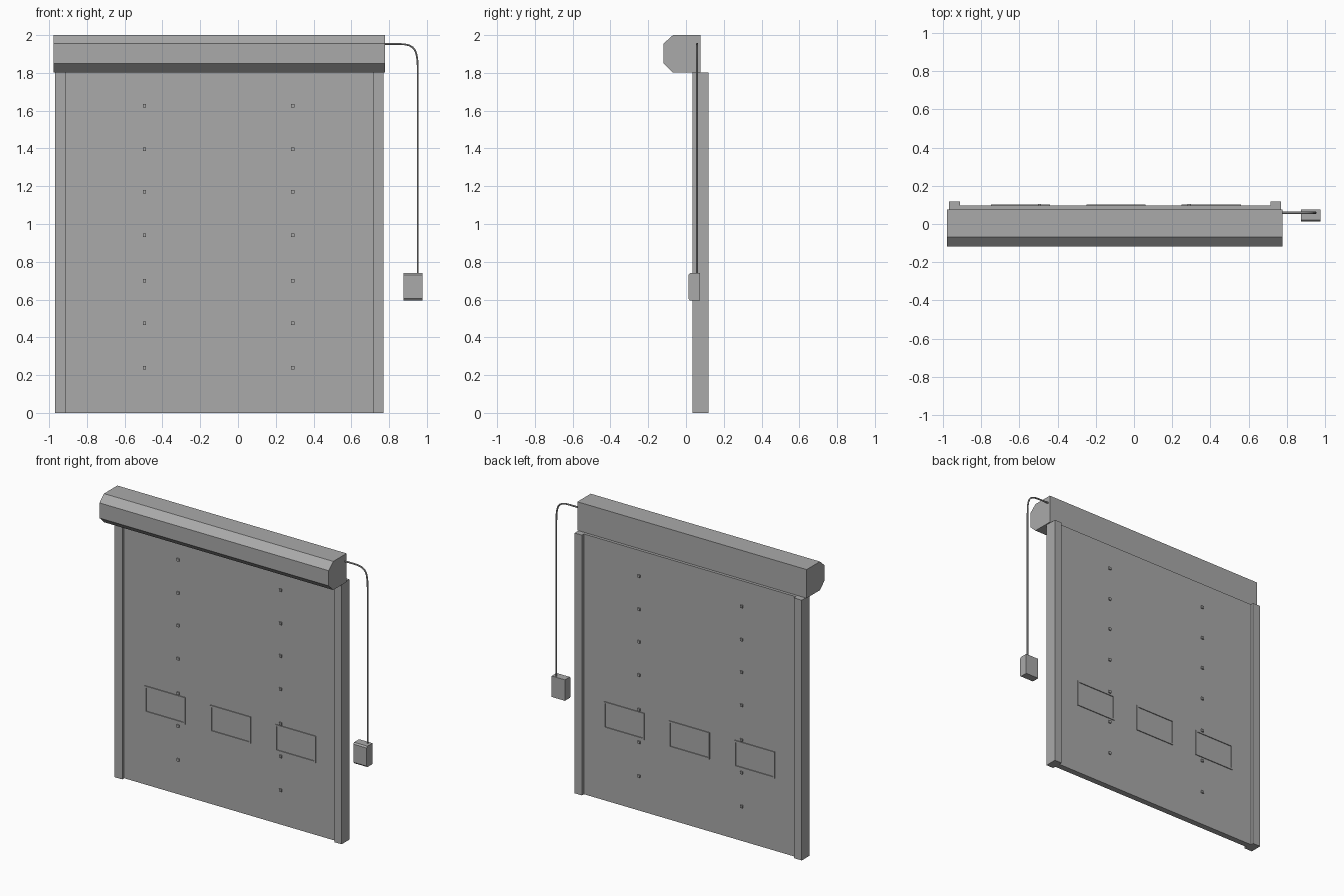
import bpy, bmesh
from mathutils import Vector

cube = bpy.data.objects.get("Cube")
if cube:
    bpy.data.objects.remove(cube, do_unlink=True)

# One plain grey for everything
grey = bpy.data.materials.new("plain_grey")
GREY = (0.4, 0.4, 0.4, 1)
grey.use_nodes = True
grey.diffuse_color = GREY
grey.node_tree.nodes["Principled BSDF"].inputs["Base Color"].default_value = GREY


def finish(name, bm):
    bmesh.ops.recalc_face_normals(bm, faces=bm.faces)
    mesh = bpy.data.meshes.new(name)
    bm.to_mesh(mesh)
    bm.free()
    mesh.materials.append(grey)
    obj = bpy.data.objects.new(name, mesh)
    bpy.context.collection.objects.link(obj)
    return obj


def add_box(bm, xs, ys, zs):
    lo, hi = (Vector(c) for c in zip(xs, ys, zs))
    verts = bmesh.ops.create_cube(bm, size=1)["verts"]
    bmesh.ops.scale(bm, vec=hi - lo, verts=verts)
    bmesh.ops.translate(bm, vec=(lo + hi) / 2, verts=verts)


def box(name, xs, ys, zs):
    bm = bmesh.new()
    add_box(bm, xs, ys, zs)
    return finish(name, bm)


def extrude_x(name, profile, x0, x1):
    """Solid with a (y, z) profile running from x0 to x1."""
    bm = bmesh.new()
    face = bm.faces.new([bm.verts.new((x0, y, z)) for y, z in profile])
    new = bmesh.ops.extrude_face_region(bm, geom=[face])["geom"]
    bmesh.ops.translate(bm, vec=(x1 - x0, 0, 0),
                        verts=[v for v in new if isinstance(v, bmesh.types.BMVert)])
    return finish(name, bm)


# Roller housing with chamfered front
extrude_x("roller_housing",
          [(0.077, 1.802), (0.077, 2), (-0.069, 2), (-0.119, 1.955),
           (-0.119, 1.85), (-0.069, 1.802)], -0.978, 0.778)

# Door curtain and its two side rails
FRONT, BACK = 0.055, 0.097
box("door_curtain", (-0.912, 0.716), (FRONT, BACK), (0, 1.802))
box("right_rail", (-0.97, -0.91), (0.034, 0.119), (0, 1.802))
box("left_rail", (0.714, 0.77), (0.034, 0.119), (0, 1.802))

# Window frames, standing slightly proud on both faces
W, LOW, HIGH, EDGE = 0.31, 0.5, 0.685, 0.011
for i, x in enumerate((-0.75, -0.25, 0.25)):
    bm = bmesh.new()
    depth = (FRONT - 0.006, BACK + 0.006)
    for z in (LOW, HIGH - EDGE):
        add_box(bm, (x, x + W), depth, (z, z + EDGE))
    for side in (x, x + W - EDGE):
        add_box(bm, (side, side + EDGE), depth, (LOW + EDGE, HIGH - EDGE))
    finish(f"window_frame_{i + 1}", bm)

# Two columns of bolts through the curtain
for side, x in (("right", -0.495), ("left", 0.29)):
    bm = bmesh.new()
    for z in (0.24, 0.474, 0.7, 0.94, 1.17, 1.395, 1.625):
        add_box(bm, (x - 0.009, x + 0.009), (FRONT - 0.009, BACK + 0.009),
                (z - 0.009, z + 0.009))
    finish(f"{side}_bolts", bm)

# Control box with bevelled front edges
extrude_x("control_box",
          [(0.075, 0.595), (0.075, 0.74), (0.021, 0.74), (0.012, 0.73),
           (0.012, 0.605), (0.021, 0.595)], 0.875, 0.977)

# Cable bending from the housing down to the box
curve = bpy.data.curves.new("cable", "CURVE")
curve.dimensions = "3D"
curve.bevel_depth = 0.0055
curve.bevel_resolution = 1
curve.resolution_u = 8
curve.use_fill_caps = True
spline = curve.splines.new("BEZIER")
spline.bezier_points.add(3)
path = [(0.77, 1.953), (0.85, 1.953), (0.952, 1.79), (0.952, 0.735)]
handles = [((0.75, 1.953), (0.8, 1.953)), ((0.82, 1.953), (0.945, 1.953)),
           ((0.952, 1.92), (0.952, 1.6)), ((0.952, 0.9), (0.952, 0.7))]
for point, (x, z), (left, right) in zip(spline.bezier_points, path, handles):
    point.co = (x, 0.059, z)
    point.handle_left = (left[0], 0.059, left[1])
    point.handle_right = (right[0], 0.059, right[1])
curve.materials.append(grey)
cable = bpy.data.objects.new("cable", curve)
bpy.context.collection.objects.link(cable)
bpy.ops.object.select_all(action="DESELECT")
cable.select_set(True)
bpy.context.view_layer.objects.active = cable
bpy.ops.object.convert(target="MESH")
bpy.ops.object.shade_smooth_by_angle()
